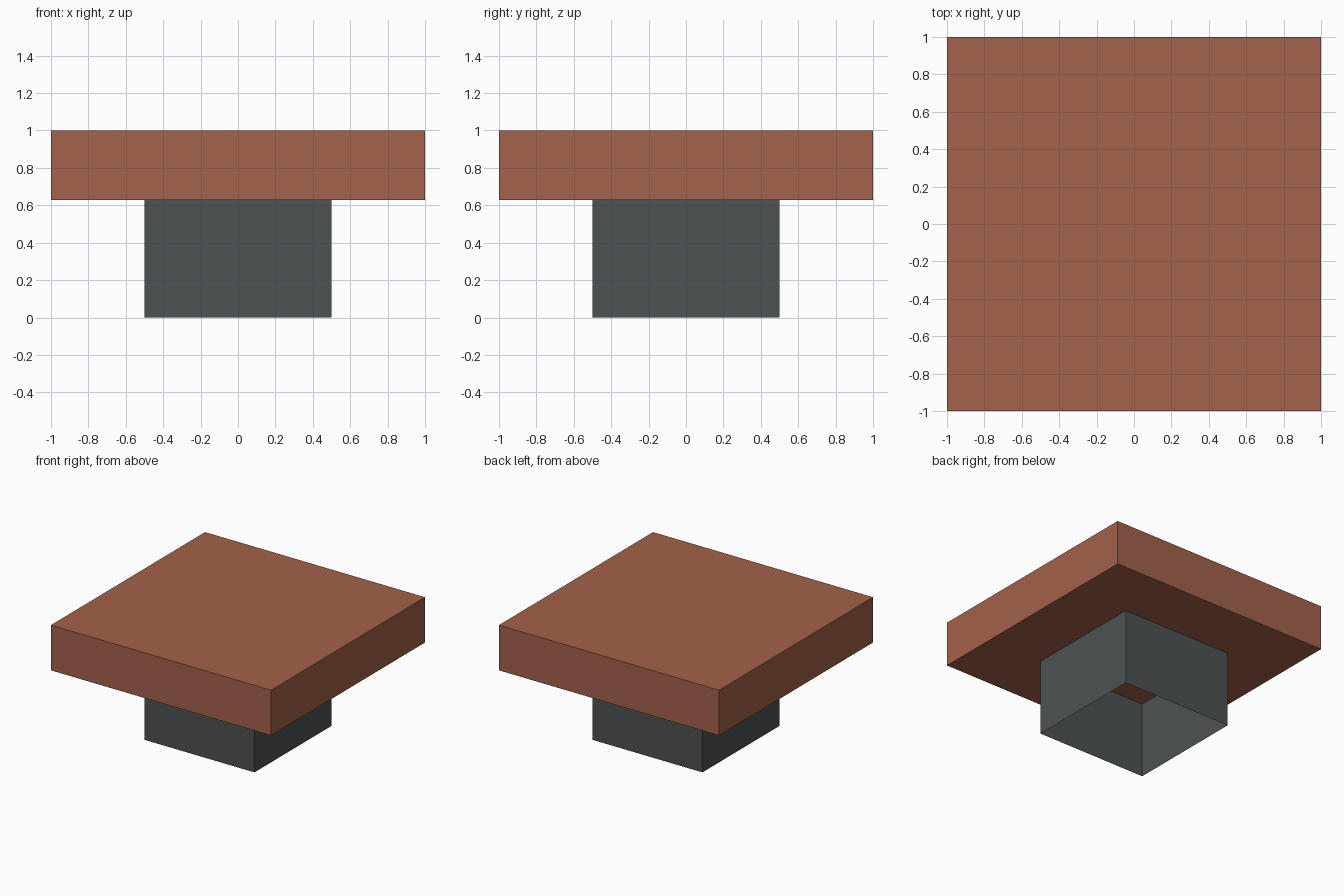
import bpy
import bmesh

cube = bpy.data.objects.get("Cube")
if cube:
    bpy.data.objects.remove(cube, do_unlink=True)


def make_material(name, rgb):
    mat = bpy.data.materials.new(name)
    mat.use_nodes = True
    mat.diffuse_color = (*rgb, 1)
    mat.node_tree.nodes["Principled BSDF"].inputs["Base Color"].default_value = (*rgb, 1)
    return mat


def make_box(name, width, z0, z1, mat, open_ends=False):
    """Square box from z0 to z1; open_ends leaves only the four walls."""
    bm = bmesh.new()
    bmesh.ops.create_cube(bm, size=1)
    for v in bm.verts:
        v.co = (v.co.x * width, v.co.y * width, z1 if v.co.z > 0 else z0)
    bm.normal_update()
    if open_ends:
        ends = [f for f in bm.faces if abs(f.normal.z) > 0.5]
        bmesh.ops.delete(bm, geom=ends, context="FACES_ONLY")
    mesh = bpy.data.meshes.new(name)
    bm.to_mesh(mesh)
    bm.free()
    mesh.materials.append(mat)
    obj = bpy.data.objects.new(name, mesh)
    bpy.context.collection.objects.link(obj)
    return obj


terracotta = make_material("terracotta", (0.366, 0.122, 0.069))
dark_grey = make_material("dark grey", (0.077, 0.085, 0.085))

SLAB_BOTTOM = 0.628

# Wide square slab on top
make_box("top_slab", 2.0, SLAB_BOTTOM, 1.0, terracotta)

# Hollow pedestal: four thin walls, open underneath
make_box("pedestal_walls", 1.0, 0.0, SLAB_BOTTOM, dark_grey, open_ends=True)
